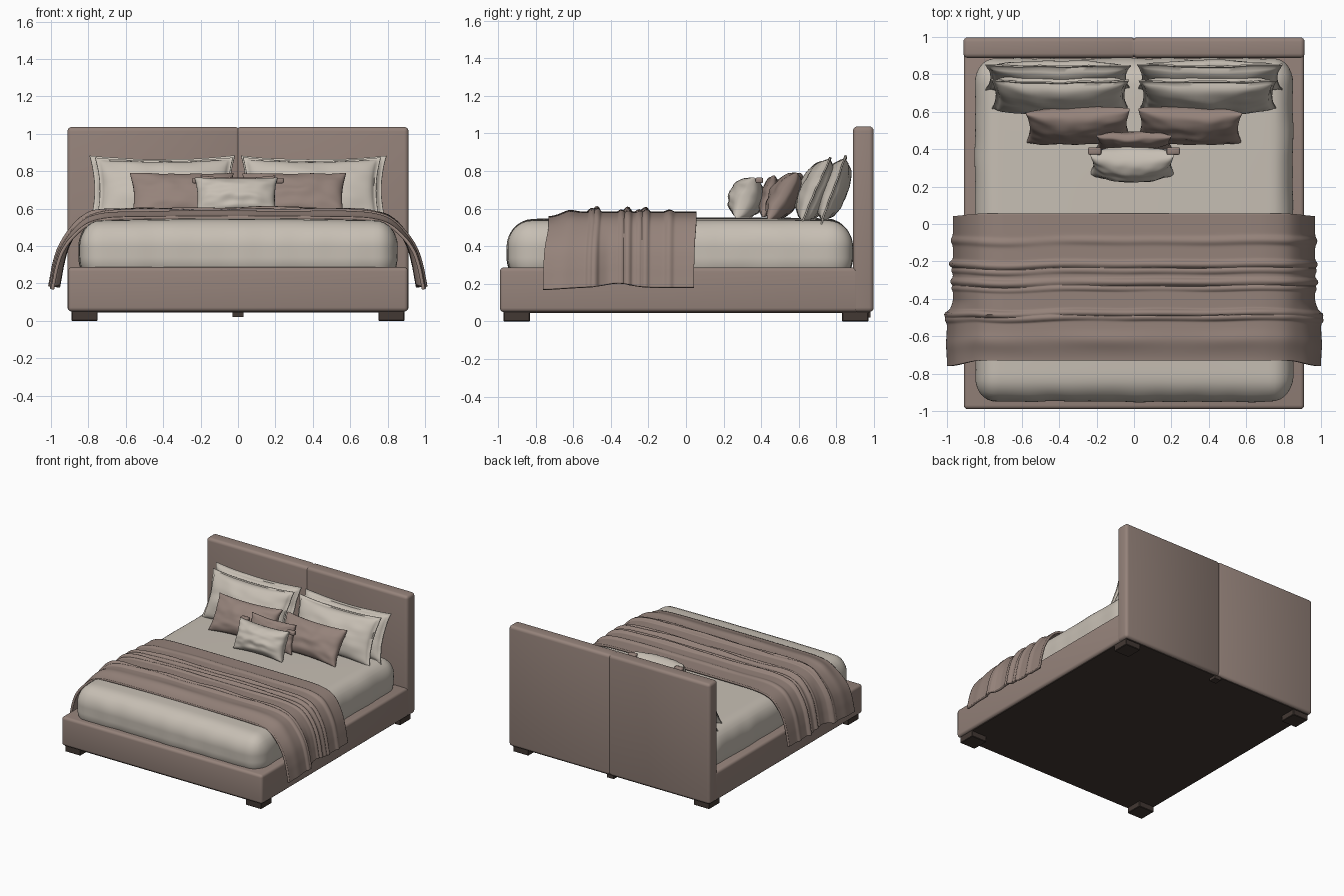
import bpy, bmesh, math
from mathutils import Vector, Matrix, noise

if "Cube" in bpy.data.objects:
    bpy.data.objects.remove(bpy.data.objects["Cube"])


def material(name, rgb):
    m = bpy.data.materials.new(name)
    m.diffuse_color = (*rgb, 1)
    m.use_nodes = True
    m.node_tree.nodes["Principled BSDF"].inputs["Base Color"].default_value = m.diffuse_color
    return m


TAUPE = material("taupe_fabric", (0.30, 0.225, 0.195))
CREAM = material("cream_linen", (0.57, 0.52, 0.455))
DARK = material("dark_wood", (0.055, 0.040, 0.033))


def finish(name, bm, mat, angle=50):
    bmesh.ops.recalc_face_normals(bm, faces=bm.faces)
    me = bpy.data.meshes.new(name)
    bm.to_mesh(me)
    bm.free()
    me.materials.append(mat)
    ob = bpy.data.objects.new(name, me)
    bpy.context.collection.objects.link(ob)
    bpy.ops.object.select_all(action='DESELECT')
    ob.select_set(True)
    bpy.context.view_layer.objects.active = ob
    bpy.ops.object.shade_smooth_by_angle(angle=math.radians(angle))
    return ob


def box_bm(lo, hi, bevel=0.0, segments=4):
    lo, hi = Vector(lo), Vector(hi)
    bm = bmesh.new()
    mat = Matrix.Translation((lo + hi) / 2) @ Matrix.Diagonal((*(hi - lo), 1))
    bmesh.ops.create_cube(bm, size=1, matrix=mat)
    if bevel:
        bmesh.ops.bevel(bm, geom=bm.edges[:], offset=bevel, segments=segments,
                        profile=0.5, affect='EDGES')
    return bm


def bump(x, centre, width):
    return math.exp(-((x - centre) / width) ** 2)


def smooth(x, a, b):
    t = min(1, max(0, (x - a) / (b - a)))
    return t * t * (3 - 2 * t)


# Upholstered base and dark underside
finish("bed_base", box_bm((-0.91, -0.99, 0.05), (0.91, 0.92, 0.287), 0.022), TAUPE)
finish("underside_panel", box_bm((-0.89, -0.97, 0.045), (0.89, 0.975, 0.055)), DARK)

# Headboard with a shallow centre seam
bm = box_bm((-0.912, 0.888, 0.05), (0.912, 0.998, 1.037), 0.024)
for sx in (-0.014, 0, 0.014):
    bmesh.ops.bisect_plane(bm, geom=bm.verts[:] + bm.edges[:] + bm.faces[:],
                           plane_co=(sx, 0, 0), plane_no=(1, 0, 0))
for v in bm.verts:
    if abs(v.co.x) < 1e-4:
        v.co.y = 0.943 + (v.co.y - 0.943) * 0.88
        v.co.z = 0.54 + (v.co.z - 0.54) * 0.99
finish("headboard", bm, TAUPE)

# Feet
for sx in (-1, 1):
    for y in (-0.90, 0.90):
        finish("foot", box_bm((sx * 0.82 - 0.07, y - 0.07, 0), (sx * 0.82 + 0.07, y + 0.07, 0.05),
                              0.004, 1), DARK, 30)
finish("centre_foot", box_bm((-0.03, 0.92, 0.022), (0.03, 0.98, 0.05)), DARK, 30)

# Made-up mattress: a dense rounded box with a crown and soft wrinkles
lo, hi = Vector((-0.85, -0.95, 0.20)), Vector((0.85, 0.885, 0.535))
mid, half = (lo + hi) / 2, (hi - lo) / 2
rad = Vector((0.11, 0.13, 0.14))
bm = bmesh.new()
bmesh.ops.create_cube(bm, size=2)
bmesh.ops.subdivide_edges(bm, edges=bm.edges[:], cuts=52, use_grid_fill=True)
for v in bm.verts:
    p = Vector([v.co[i] * half[i] for i in range(3)])
    inner = Vector([max(-half[i] + rad[i], min(half[i] - rad[i], p[i])) for i in range(3)])
    d = Vector([(p[i] - inner[i]) / rad[i] for i in range(3)])
    if d.length > 1e-6:
        d.normalize()
    q = mid + inner + Vector([d[i] * rad[i] for i in range(3)])
    side = 1 - max(0, d.z) ** 2
    wrinkle = noise.noise(Vector((q.x * 7, q.y * 7, q.z * 2.5))) * 0.008 * side
    q += d * wrinkle
    if d.z > 0:
        q.z += 0.018 * d.z * max(0, 1 - (q.x / 0.85) ** 2) * max(0, 1 - (q.y / 1.0) ** 4)
    v.co = q
finish("mattress_and_sheet", bm, CREAM, 80)

# Folded throw: half profile swept along y, with ridges running across the bed
PROFILE = [(0, .575), (.35, .575), (.62, .572), (.74, .56), (.82, .528), (.875, .465),
           (.915, .385), (.938, .30), (.95, .235), (.96, .18)]
RIDGES = [(-0.09, .018, .016), (-0.215, .014, .028), (-0.25, .012, .014), (-0.31, .014, .024),
          (-0.345, .01, .012), (-0.475, .012, .03), (-0.50, .012, .02), (-0.62, .04, .008)]


def profile_point(t):
    f = min(abs(t), 0.99999) * (len(PROFILE) - 1)
    i = int(f)
    f -= i
    p = [Vector(PROFILE[max(0, min(len(PROFILE) - 1, k))]) for k in range(i - 1, i + 3)]
    return 0.5 * (2 * p[1] + (p[2] - p[0]) * f + (2 * p[0] - 5 * p[1] + 4 * p[2] - p[3]) * f * f
                  + (3 * p[1] - p[0] - 3 * p[2] + p[3]) * f ** 3)


NX, NY = 100, 150
bm = bmesh.new()
rows = []
for j in range(NY + 1):
    y0 = 0.055 - 0.785 * j / NY
    row = []
    for i in range(NX + 1):
        t = 2 * i / NX - 1
        p = profile_point(t)
        n = Vector((smooth(p.x, 0.72, 0.92), 1 - smooth(p.x, 0.78, 0.93)))
        s = math.copysign(1, t)
        x = s * p.x
        wob = 0.018 * noise.noise(Vector((x * 2.2, 3, 1)))
        h = sum(a * bump(y0 + wob, c, w) * (0.75 + 0.6 * noise.noise(Vector((x * 3, c * 40, 0))))
                for c, w, a in RIDGES)
        drop = smooth(p.x, 0.82, 0.96)
        flare = 0.032 * drop * smooth(-y0, 0.40, 0.50)
        hem = drop * (0.022 * bump(y0, -0.36, 0.09) - 0.012 * smooth(-y0, 0.5, 0.75))
        dip = 0.025 * smooth(-y0, 0.60, 0.74) * (1 - drop)
        y = y0 - 0.03 * drop * smooth(-y0, 0.3, 0.73) - 0.012 * drop * smooth(y0, -0.1, 0.05)
        row.append(bm.verts.new((x + s * (n.x * h * 0.8 + flare), y, p.y + n.y * h + hem - dip)))
    rows.append(row)
for a, b in zip(rows, rows[1:]):
    for i in range(NX):
        bm.faces.new((a[i], a[i + 1], b[i + 1], b[i]))
throw = finish("throw_blanket", bm, TAUPE, 80)
mod = throw.modifiers.new("thickness", 'SOLIDIFY')
mod.thickness = 0.018
mod.offset = 0


# Cushions: two bulged sheets sharing a pinched border, optionally with a flat flange
def cushion(name, mat, centre, hw, hh, thick, lean, flange=0.0, yaw=0.0, n=36):
    bm = bmesh.new()
    seed = Vector(centre) * 9
    for side in (-1, 1):
        grid = []
        for j in range(n + 1):
            row = []
            for i in range(n + 1):
                # cosine spacing gathers points near the border
                u, v = -math.cos(math.pi * i / n), -math.cos(math.pi * j / n)
                border = i in (0, n) or j in (0, n)
                fu = max(0, 1 - (u / (1 - flange)) ** 2)
                fv = max(0, 1 - (v / (1 - flange * hw / hh)) ** 2)
                z = thick * (fu * fv) ** 0.42
                z += 0.1 * thick * noise.noise(Vector((u * 3, v * 3, side)) + seed) * (fu * fv) ** 0.3
                z = 0 if border else side * (z + 0.004)
                x = hw * u * (1 - 0.07 * (1 - v * v))
                y = hh * v * (1 - 0.11 * (1 - u * u))
                z += 0.008 * noise.noise(Vector((u * 2.5, v * 2.5, 0)) + seed)
                row.append(bm.verts.new((x, y, z)))
            grid.append(row)
        for a, b in zip(grid, grid[1:]):
            for i in range(n):
                bm.faces.new((a[i], a[i + 1], b[i + 1], b[i]))
    bmesh.ops.remove_doubles(bm, verts=bm.verts[:], dist=1e-5)
    bm.transform(Matrix.Translation(centre) @ Matrix.Rotation(math.radians(yaw), 4, 'Z')
                 @ Matrix.Rotation(math.radians(lean), 4, 'X'))
    finish(name, bm, mat, 70)


for s in (-1, 1):
    cushion("back_pillow", CREAM, (s * 0.405, 0.785, 0.70), 0.39, 0.195, 0.07, 70, 0.05)
    cushion("sleeping_pillow", CREAM, (s * 0.395, 0.69, 0.695), 0.37, 0.195, 0.085, 66, 0.04)
    cushion("taupe_cushion", TAUPE, (s * 0.298, 0.525, 0.665), 0.278, 0.145, 0.075, 58, 0, s * -2)
cushion("thin_cushion", TAUPE, (0, 0.44, 0.665), 0.20, 0.115, 0.04, 75)
cushion("small_cushion", CREAM, (-0.01, 0.32, 0.655), 0.222, 0.118, 0.09, 68)

# Corner ties on the small cushion
for s in (-1, 1):
    finish("corner_tie", box_bm((s * 0.21 - 0.035, 0.37, 0.735), (s * 0.21 + 0.035, 0.41, 0.765),
                                0.008, 2), TAUPE)
